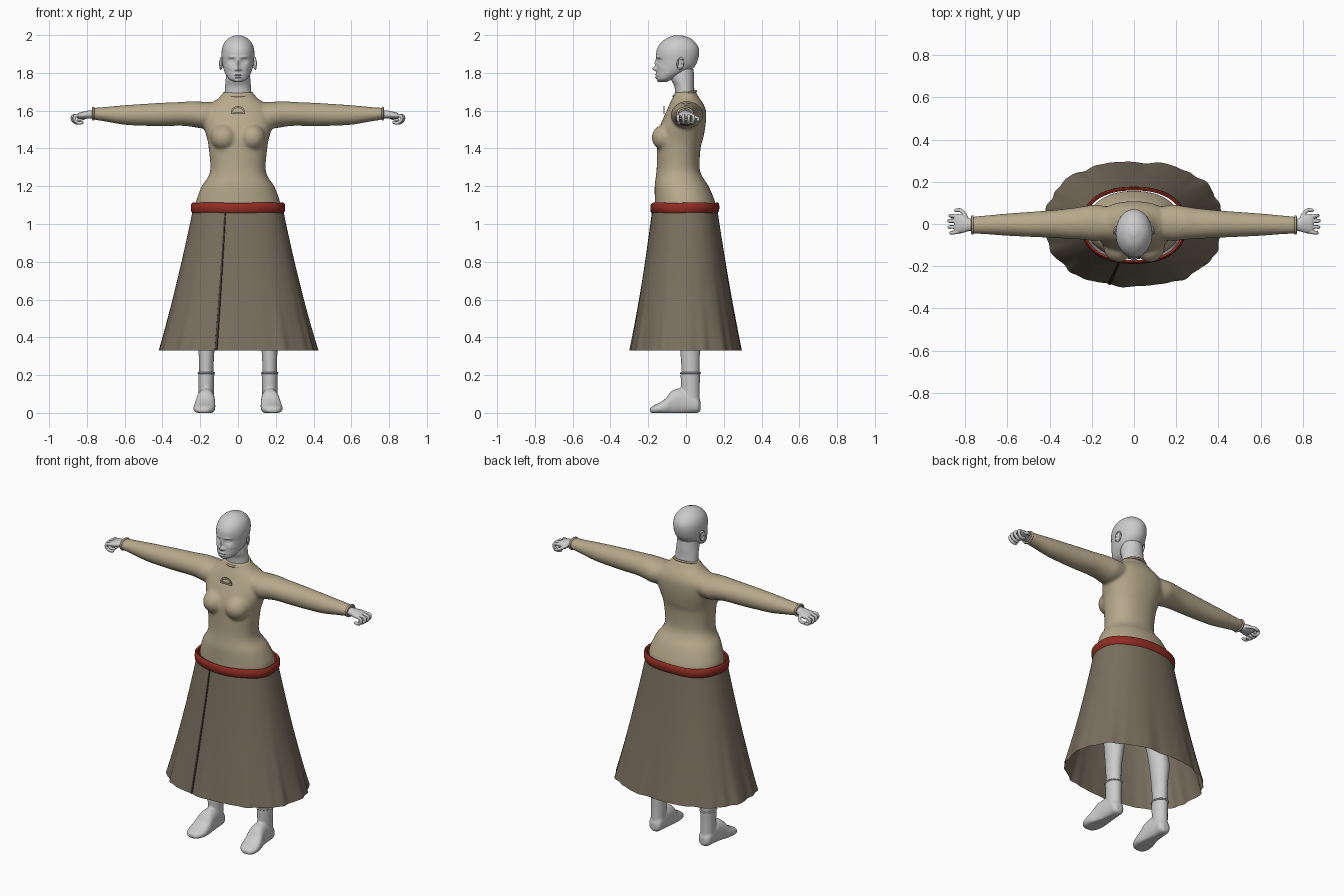
import bpy, bmesh, math
from mathutils import Matrix, Vector

if "Cube" in bpy.data.objects:
    bpy.data.objects.remove(bpy.data.objects["Cube"])


def material(name, *rgb):
    m = bpy.data.materials.new(name)
    m.diffuse_color = (*rgb, 1)
    m.use_nodes = True
    m.node_tree.nodes["Principled BSDF"].inputs["Base Color"].default_value = m.diffuse_color
    return m


SKIN = material("pale grey", 0.60, 0.60, 0.60)
SHIRT = material("beige cloth", 0.47, 0.395, 0.26)
SKIRT = material("taupe cloth", 0.19, 0.16, 0.113)
BELT = material("red cloth", 0.29, 0.026, 0.017)
SEAM = material("dark seam", 0.05, 0.044, 0.034)


def finish(name, bm, mat, voxel=0.0, smooth=4):
    """Turn a bmesh into an object, optionally fusing its volumes into one skin."""
    bmesh.ops.recalc_face_normals(bm, faces=bm.faces[:])
    me = bpy.data.meshes.new(name)
    bm.to_mesh(me)
    bm.free()
    me.materials.append(mat)
    ob = bpy.data.objects.new(name, me)
    bpy.context.collection.objects.link(ob)
    bpy.context.view_layer.objects.active = ob
    ob.select_set(True)
    bpy.ops.object.shade_smooth_by_angle(angle=math.radians(50))
    ob.select_set(False)
    if voxel:
        r = ob.modifiers.new("fuse", 'REMESH')
        r.mode, r.voxel_size, r.use_smooth_shade = 'VOXEL', voxel, True
        s = ob.modifiers.new("soften", 'SMOOTH')
        s.factor, s.iterations = 0.5, smooth
    return ob


def oval(a, ra, rb, n=2.0):
    c, s = math.cos(a), math.sin(a)
    return (math.copysign(abs(c) ** (2 / n), c) * ra, math.copysign(abs(s) ** (2 / n), s) * rb)


def spline(rows, sub):
    """Smooth interpolation between rows of numbers."""
    out = []
    for i in range(len(rows) - 1):
        p0, p1, p2, p3 = (rows[min(max(i + k, 0), len(rows) - 1)] for k in (-1, 0, 1, 2))
        for j in range(sub):
            t = j / sub
            out.append([0.5 * (2 * b + (c - a) * t + (2 * a - 5 * b + 4 * c - d) * t * t
                               + (3 * b - a - 3 * c + d) * t ** 3)
                        for a, b, c, d in zip(p0, p1, p2, p3)])
    return out + [list(rows[-1])]


def skin_rings(bm, rings, closed=True):
    """Join rings of points with quads; returns the vertex rings."""
    vs = [[bm.verts.new(p) for p in r] for r in rings]
    n = len(vs[0])
    for a, b in zip(vs, vs[1:]):
        for i in range(n if closed else n - 1):
            bm.faces.new((a[i], a[(i + 1) % n], b[(i + 1) % n], b[i]))
    return vs


def loft(bm, rows, axis, side=1, seg=40, sub=4, n=2.0):
    """Capped loft; each row is position along the axis, two centres, two radii."""
    rings = []
    for t, a, b, ra, rb in spline(rows, sub):
        ring = []
        for i in range(seg):
            u, v = oval(2 * math.pi * i / seg, ra, rb, n)
            p = {'x': (t, a + u, b + v), 'y': (a + u, t, b + v), 'z': (a + u, b + v, t)}[axis]
            ring.append((p[0] * side, p[1], p[2]))
        rings.append(ring)
    vs = skin_rings(bm, rings)
    bm.faces.new(vs[0])
    bm.faces.new(vs[-1])


def depth_rows(rows):
    """Rows of height, half width, front, back become loft rows."""
    return [(z, 0, (f + b) / 2, w, (b - f) / 2) for z, w, f, b in rows]


def ball(bm, c, r, seg=24):
    bmesh.ops.create_uvsphere(bm, u_segments=seg, v_segments=seg // 2, radius=1,
                              matrix=Matrix.Translation(c) @ Matrix.Diagonal((*r, 1)))


def band(bm, f, profile, seg=64, span=2 * math.pi):
    """Sweep a closed profile (outward, up) around f(angle, outward, up)."""
    closed = span > 6
    steps = seg if closed else seg + 1
    rings = [[f(span * i / seg, o, h) for o, h in profile] for i in range(steps)]
    vs = skin_rings(bm, rings)
    if closed:
        n = len(profile)
        for i in range(n):
            bm.faces.new((vs[-1][i], vs[-1][(i + 1) % n], vs[0][(i + 1) % n], vs[0][i]))
    else:
        bm.faces.new(vs[0])
        bm.faces.new(vs[-1])


def round_profile(r, k=8):
    return [(r * math.cos(2 * math.pi * i / k), r * math.sin(2 * math.pi * i / k)) for i in range(k)]


# Shirt: torso, bust and both sleeves fused together
bm = bmesh.new()
loft(bm, depth_rows([(1.08, .222, -.165, .158), (1.12, .222, -.165, .153), (1.2, .192, -.166, .12),
                     (1.25, .158, -.160, .087), (1.3, .146, -.155, .072), (1.4, .155, -.155, .077),
                     (1.45, .163, -.155, .09), (1.5, .178, -.145, .10), (1.55, .188, -.125, .106),
                     (1.6, .18, -.102, .106), (1.64, .14, -.085, .09), (1.665, .105, -.073, .072),
                     (1.70, .075, -.058, .052)]), 'z', n=2.2)
for s in (1, -1):
    ball(bm, (s * .075, -.108, 1.458), (.07, .074, .07))
    loft(bm, [(.08, .005, 1.585, .07, .06), (.18, .005, 1.577, .086, .07), (.24, .005, 1.582, .079, .068),
              (.3, .002, 1.583, .073, .063), (.4, 0, 1.58, .065, .062), (.5, -.002, 1.578, .059, .058),
              (.6, -.003, 1.577, .053, .052), (.7, -.004, 1.581, .045, .039),
              (.77, -.005, 1.584, .040, .031)], 'x', s)
finish("shirt", bm, SHIRT, 0.009, 6)

# Collar and sleeve cuffs
bm = bmesh.new()
band(bm, lambda a, o, h: ((.074 + o) * math.cos(a), -.006 + (.06 + o) * math.sin(a),
                          1.690 + h + .013 * math.sin(a)), round_profile(.006))
finish("collar", bm, SHIRT)
for s, side in ((1, "left"), (-1, "right")):
    bm = bmesh.new()
    band(bm, lambda a, o, h: (s * (.766 + h), -.005 + (.040 + o) * math.cos(a),
                              1.584 + (.031 + o) * math.sin(a)), round_profile(.006), 32)
    finish(side + "_cuff", bm, SHIRT)

# Small arched brooch on the chest
bm = bmesh.new()
plate = [(-.005, -.003), (.005, -.003), (.005, .003), (-.005, .003)]
band(bm, lambda a, o, h: ((.033 + o) * math.cos(a), -.116 + h, 1.592 + (.027 + o) * math.sin(a)),
     plate, 16, math.pi)
bmesh.ops.create_cube(bm, size=1, matrix=Matrix.Translation((0, -.116, 1.588))
                      @ Matrix.Diagonal((.076, .006, .010, 1)))
finish("brooch", bm, SHIRT)

# Head with sculpted face
bm = bmesh.new()
loft(bm, depth_rows([(1.752, .022, -.143, -.10), (1.765, .046, -.153, -.07), (1.785, .061, -.157, -.03),
                     (1.81, .073, -.157, .02), (1.84, .081, -.155, .05), (1.87, .085, -.156, .063),
                     (1.9, .087, -.158, .069), (1.93, .084, -.152, .067), (1.96, .072, -.132, .05),
                     (1.985, .047, -.10, .02), (1.999, .015, -.06, -.025)]), 'z', seg=96, sub=8)
# Bumps: x, z, push forward, width, height
bumps = [(0, 1.852, .011, .008, .02), (0, 1.822, .021, .010, .011), (.013, 1.818, .010, .007, .006),
         (.034, 1.864, -.015, .016, .011), (.034, 1.863, .009, .011, .006), (.032, 1.884, .005, .02, .006),
         (0, 1.790, .008, .018, .004), (0, 1.776, .009, .016, .004), (0, 1.783, -.004, .022, .002),
         (0, 1.757, .005, .018, .008), (.048, 1.83, .004, .018, .015)]
for v in bm.verts:
    if v.co.y < -.07:
        x, z = v.co.x, v.co.z
        v.co.y -= sum(d * math.exp(-((abs(x) - bx) / w) ** 2 - ((z - bz) / h) ** 2)
                      for bx, bz, d, w, h in bumps)
finish("head", bm, SKIN)

# Neck and ears
bm = bmesh.new()
loft(bm, depth_rows([(1.63, .07, -.055, .045), (1.69, .07, -.058, .045), (1.73, .068, -.062, .043),
                     (1.77, .065, -.08, .043), (1.82, .06, -.08, .04)]), 'z')
finish("neck", bm, SKIN)
for s, side in ((1, "left"), (-1, "right")):
    bm = bmesh.new()
    ball(bm, (0, 0, 0), (.009, .020, .034))
    for v in bm.verts:
        if v.co.x > 0 and abs(v.co.y) < .013 and abs(v.co.z) < .024:
            v.co.x -= .008
    bmesh.ops.transform(bm, verts=bm.verts[:], matrix=Matrix.Translation((.090, -.030, 1.85))
                        @ Matrix.Rotation(math.radians(18), 4, 'Z') @ Matrix.Rotation(-.15, 4, 'X'))
    for v in bm.verts:
        v.co.x *= s
    finish(side + "_ear", bm, SKIN)

# Hands with curled fingers
for s, side in ((1, "left"), (-1, "right")):
    bm = bmesh.new()
    loft(bm, [(.74, -.005, 1.582, .030, .022), (.78, -.004, 1.580, .030, .022), (.81, 0, 1.577, .042, .020),
              (.84, .002, 1.573, .046, .017), (.85, .002, 1.572, .040, .012)], 'x', s, 24)
    paths = [[(.835, y, 1.574), (.872 - k, y * 1.1, 1.572), (.876 - k, y * 1.1, 1.553),
              (.855 - k, y, 1.535), (.835 - k, y, 1.538)]
             for y, k in ((-.038, .010), (-.013, .002), (.013, 0), (.036, .006))]
    paths.append([(.79, .02, 1.575), (.805, .048, 1.566), (.825, .066, 1.558), (.845, .064, 1.552)])
    for path in paths:
        for p in spline(path, 6):
            ball(bm, (s * p[0], p[1], p[2]), (.0095,) * 3, 10)
    finish(side + "_hand", bm, SKIN, 0.004, 2)


# Skirt: flared oval sheet with folds growing towards the hem
TOP, HEM = 1.09, 0.33


def skirt_point(a, t, out=0.0):
    fold = t ** 3 * (.012 * math.sin(11 * a + .6) + .008 * math.sin(19 * a + 2) + .005 * math.sin(29 * a))
    k = 1 + fold
    rx = .236 + .155 * t + .028 * t * t + out
    ry = .170 + .105 * t + .020 * t * t + out
    x, y = oval(a, rx * k, ry * k, 2.3)
    return (x, y - .006 * (1 - t), TOP + (HEM - TOP) * t)


bm = bmesh.new()
skin_rings(bm, [[skirt_point(2 * math.pi * i / 160, j / 30) for i in range(160)] for j in range(31)])
finish("skirt", bm, SKIRT)

# Front seam of the skirt
bm = bmesh.new()
mid = 1.5 * math.pi - .235
skin_rings(bm, [[skirt_point(mid - .018, j / 30, .001), skirt_point(mid - .014, j / 30, .005),
                 skirt_point(mid + .014, j / 30, .005), skirt_point(mid + .018, j / 30, .001)]
                for j in range(31)], closed=False)
finish("skirt_seam", bm, SEAM)


# Belt
def belt_point(a, o, h):
    x, y = oval(a, .238 + o, .171 + o, 2.3)
    return (x, y - .006, 1.086 + h + .002 * math.sin(5 * a))


bm = bmesh.new()
band(bm, belt_point, [(-.006, -.022), (.004, -.027), (.010, -.020), (.012, 0), (.010, .020),
                      (.003, .027), (-.006, .022)], 96)
finish("belt", bm, BELT)

# Legs, sock trims and feet
for s, side in ((1, "left"), (-1, "right")):
    bm = bmesh.new()
    loft(bm, [(.15, .168, .025, .035, .044), (.21, .168, .024, .037, .046), (.33, .167, .022, .042, .052),
              (.45, .164, .024, .054, .062), (.56, .158, .005, .055, .060), (.75, .132, -.008, .078, .085),
              (.98, .108, -.008, .098, .115)], 'z', s)
    finish(side + "_leg", bm, SKIN)

    bm = bmesh.new()
    band(bm, lambda a, o, h: (s * (.168 + (.042 + o) * math.cos(a)), .023 + (.051 + o) * math.sin(a),
                              .211 + h), round_profile(.005), 32)
    finish(side + "_sock_trim", bm, SKIN)

    bm = bmesh.new()
    loft(bm, [(.03, .168, .028, .038, .045), (.10, .168, .025, .040, .048), (.15, .168, .023, .041, .050),
              (.212, .168, .023, .043, .052)], 'z', s)
    loft(bm, [(.078, .168, .035, .018, .022), (.062, .168, .042, .038, .042), (.02, .168, .055, .042, .060),
              (-.03, .169, .060, .046, .070), (-.075, .172, .050, .051, .066), (-.105, .176, .034, .056, .045),
              (-.14, .179, .024, .057, .030), (-.17, .182, .018, .047, .022),
              (-.19, .184, .014, .026, .012)], 'y', s, n=2.3)
    for v in bm.verts:
        v.co.z = max(v.co.z, 0)
    finish(side + "_foot", bm, SKIN, 0.006, 3)
